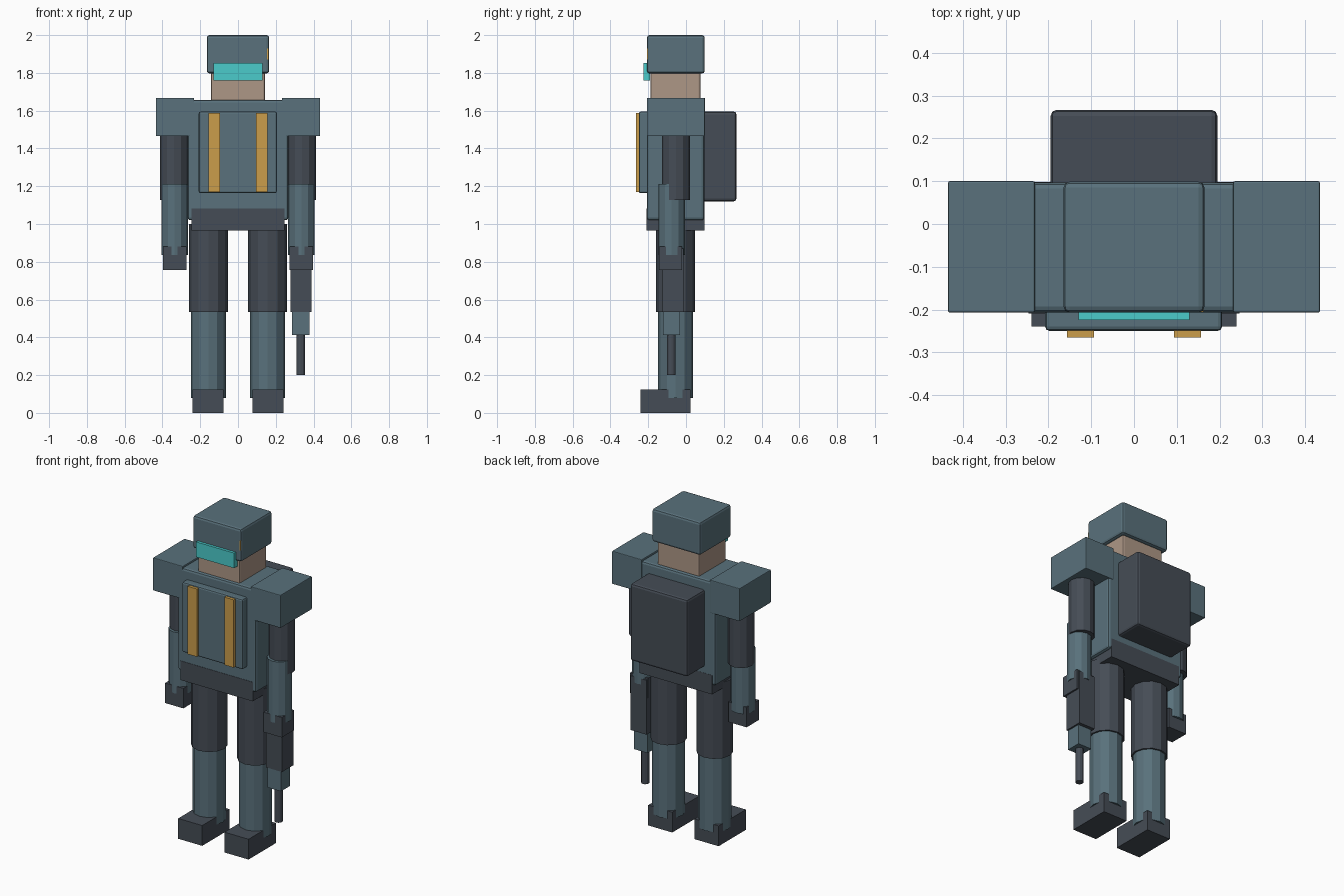
import bpy

cube = bpy.data.objects.get("Cube")
if cube:
    bpy.data.objects.remove(cube, do_unlink=True)


def material(name, r, g, b):
    m = bpy.data.materials.new(name)
    m.use_nodes = True
    m.diffuse_color = (r, g, b, 1)
    m.node_tree.nodes["Principled BSDF"].inputs["Base Color"].default_value = (r, g, b, 1)
    return m


armour = material("slate blue armour", 0.10, 0.165, 0.20)
dark = material("charcoal cloth", 0.06, 0.073, 0.092)
skin = material("skin", 0.42, 0.31, 0.24)
cyan = material("cyan visor", 0.07, 0.60, 0.60)
amber = material("amber trim", 0.60, 0.34, 0.07)


def finish(name, mat):
    ob = bpy.context.object
    ob.name = ob.data.name = name
    ob.data.materials.append(mat)
    return ob


def box(name, mat, xs, ys, zs, bevel=0):
    """Box between the given limits, with optionally rounded edges."""
    lims = (xs, ys, zs)
    bpy.ops.mesh.primitive_cube_add(size=1, location=[(a + b) / 2 for a, b in lims])
    ob = finish(name, mat)
    ob.scale = [b - a for a, b in lims]
    bpy.ops.object.transform_apply(location=False, rotation=False, scale=True)
    if bevel:
        mod = ob.modifiers.new("rounded edges", 'BEVEL')
        mod.width = bevel
        mod.segments = 2
    return ob


def tube(name, mat, x, y, radius, zs, sides=12):
    bpy.ops.mesh.primitive_cylinder_add(vertices=sides, radius=radius, depth=zs[1] - zs[0],
                                        location=(x, y, sum(zs) / 2))
    return finish(name, mat)


# Head
box("helmet", armour, (-0.165, 0.165), (-0.207, 0.099), (1.797, 2.0), 0.014)
box("head", skin, (-0.143, 0.143), (-0.188, 0.076), (1.62, 1.85), 0.01)
box("visor", cyan, (-0.13, 0.13), (-0.224, -0.19), (1.76, 1.853))
box("helmet_lamp", amber, (0.152, 0.162), (-0.206, -0.196), (1.87, 1.93))

# Body
box("torso", armour, (-0.267, 0.267), (-0.207, 0.097), (1.02, 1.657), 0.014)
box("belt", dark, (-0.247, 0.247), (-0.209, 0.098), (0.965, 1.083))
box("chest_plate", armour, (-0.208, 0.206), (-0.25, -0.19), (1.163, 1.595), 0.01)
box("backpack", dark, (-0.195, 0.195), (0.08, 0.267), (1.12, 1.595), 0.014)

# Limbs and paired parts
for side, s in (("left", 1), ("right", -1)):
    def span(a, b):
        return sorted((s * a, s * b))

    box(side + "_chest_stripe", amber, span(0.094, 0.157), (-0.266, -0.24), (1.17, 1.588))
    box(side + "_shoulder_pad", armour, span(0.232, 0.435), (-0.207, 0.1), (1.465, 1.668), 0.004)
    tube(side + "_upper_arm", dark, s * 0.338, -0.054, 0.074, (1.128, 1.55))
    tube(side + "_forearm", armour, s * 0.336, -0.076, 0.07, (0.835, 1.212))
    box(side + "_hand", dark, span(0.273, 0.398), (-0.142, -0.022), (0.757, 0.88))
    tube(side + "_thigh", dark, s * 0.157, -0.055, 0.103, (0.533, 1.0))
    tube(side + "_shin", armour, s * 0.157, -0.055, 0.093, (0.078, 0.6))
    box(side + "_foot", dark, span(0.076, 0.24), (-0.24, 0.025), (0, 0.125))

# Weapon pointing down from the left hand
box("weapon_body", dark, (0.277, 0.388), (-0.125, -0.012), (0.535, 0.87))
box("weapon_muzzle", armour, (0.285, 0.378), (-0.122, -0.032), (0.412, 0.56))
tube("weapon_barrel", dark, 0.332, -0.078, 0.023, (0.2, 0.45))
